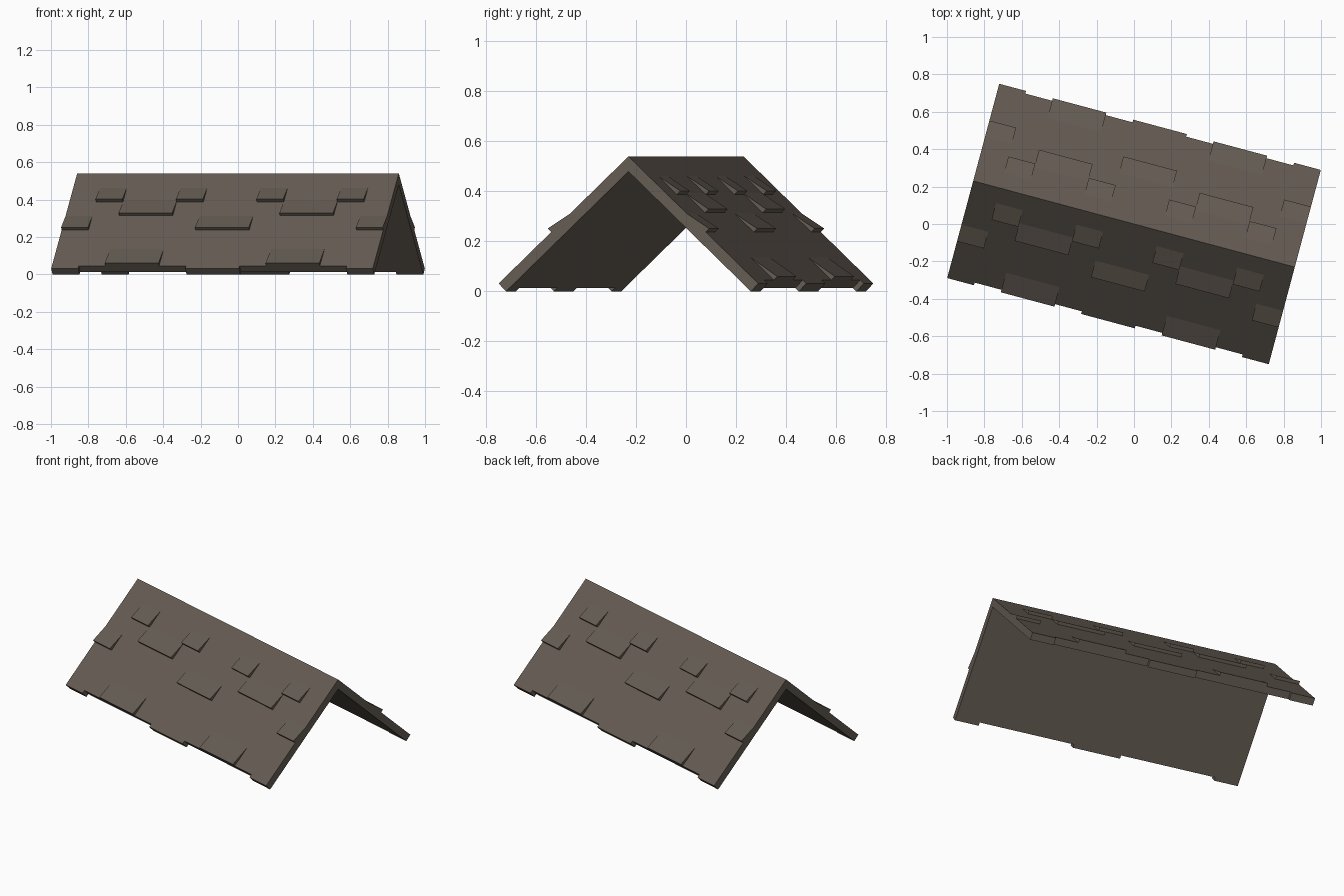
import bpy, bmesh, math
from mathutils import Matrix

if "Cube" in bpy.data.objects:
    bpy.data.objects.remove(bpy.data.objects["Cube"])

PITCH = math.radians(43.4)
YAW = Matrix.Rotation(math.radians(-15), 4, 'Z')
HALF = 0.89               # half ridge length
UNIT = HALF / 6           # width of one shingle
RIDGE, THICK, LIFT = 0.54, 0.044, 0.02
EAVE, TAB_END = 0.72, 0.74   # distances down the slope

wood = bpy.data.materials.new("weathered brown shingle")
wood.diffuse_color = (0.130, 0.107, 0.086, 1)
wood.use_nodes = True
wood.node_tree.nodes["Principled BSDF"].inputs["Base Color"].default_value = wood.diffuse_color


def on_slope(s, n, side):
    """Distance down the slope and height off it -> (y, z)."""
    y = s * math.cos(PITCH) + n * math.sin(PITCH)
    return side * y, RIDGE - s * math.sin(PITCH) + n * math.cos(PITCH)


def prism(bm, profile, x0, x1):
    """Extrude a (y, z) profile along the ridge from x0 to x1."""
    a = [bm.verts.new((x0, y, z)) for y, z in profile]
    b = [bm.verts.new((x1, y, z)) for y, z in profile]
    bm.faces.new(a)
    bm.faces.new(b[::-1])
    for i in range(len(a)):
        j = (i + 1) % len(a)
        bm.faces.new((a[j], a[i], b[i], b[j]))


def finish(name, bm):
    bmesh.ops.recalc_face_normals(bm, faces=bm.faces[:])
    bm.transform(YAW)
    me = bpy.data.meshes.new(name)
    bm.to_mesh(me)
    bm.free()
    me.materials.append(wood)
    bpy.context.collection.objects.link(bpy.data.objects.new(name, me))


# Gable roof sheet, mitred at the ridge
inner = THICK * math.tan(PITCH)
bm = bmesh.new()
prism(bm, [on_slope(0, 0, 1), on_slope(EAVE, 0, 1), on_slope(EAVE, -THICK, 1),
           on_slope(inner, -THICK, 1), on_slope(EAVE, -THICK, -1),
           on_slope(EAVE, 0, -1)], -HALF, HALF)
finish("roof_sheet", bm)

# Raised shingle rows: (start, end down the slope, [(first unit, last unit)])
ROWS = [(0.114, 0.222, [(-5, -4), (-2, -1), (1, 2), (4, 5)]),
        (0.212, 0.328, [(-4, -2), (2, 4)]),
        (0.333, 0.441, [(-6, -5), (-1, 1), (5, 6)]),
        (0.590, EAVE, [(-4, -2), (2, 4)])]

for label, side in (("front", -1), ("back", 1)):
    # Eave tabs between the gaps
    bm = bmesh.new()
    for u0, u1 in [(-6, -5), (-1, 1), (5, 6)]:
        prism(bm, [on_slope(s, n, side) for s, n in
                   ((EAVE, 0), (TAB_END, 0), (TAB_END, -THICK), (EAVE, -THICK))],
              u0 * UNIT, u1 * UNIT)
    finish(label + "_eave_tabs", bm)

    # Wedge shaped shingles lying on the slope
    bm = bmesh.new()
    for s0, s1, spans in ROWS:
        for u0, u1 in spans:
            prism(bm, [on_slope(s0, 0, side), on_slope(s1, LIFT, side),
                       on_slope(s1, 0, side)], u0 * UNIT, u1 * UNIT)
    finish(label + "_raised_shingles", bm)
